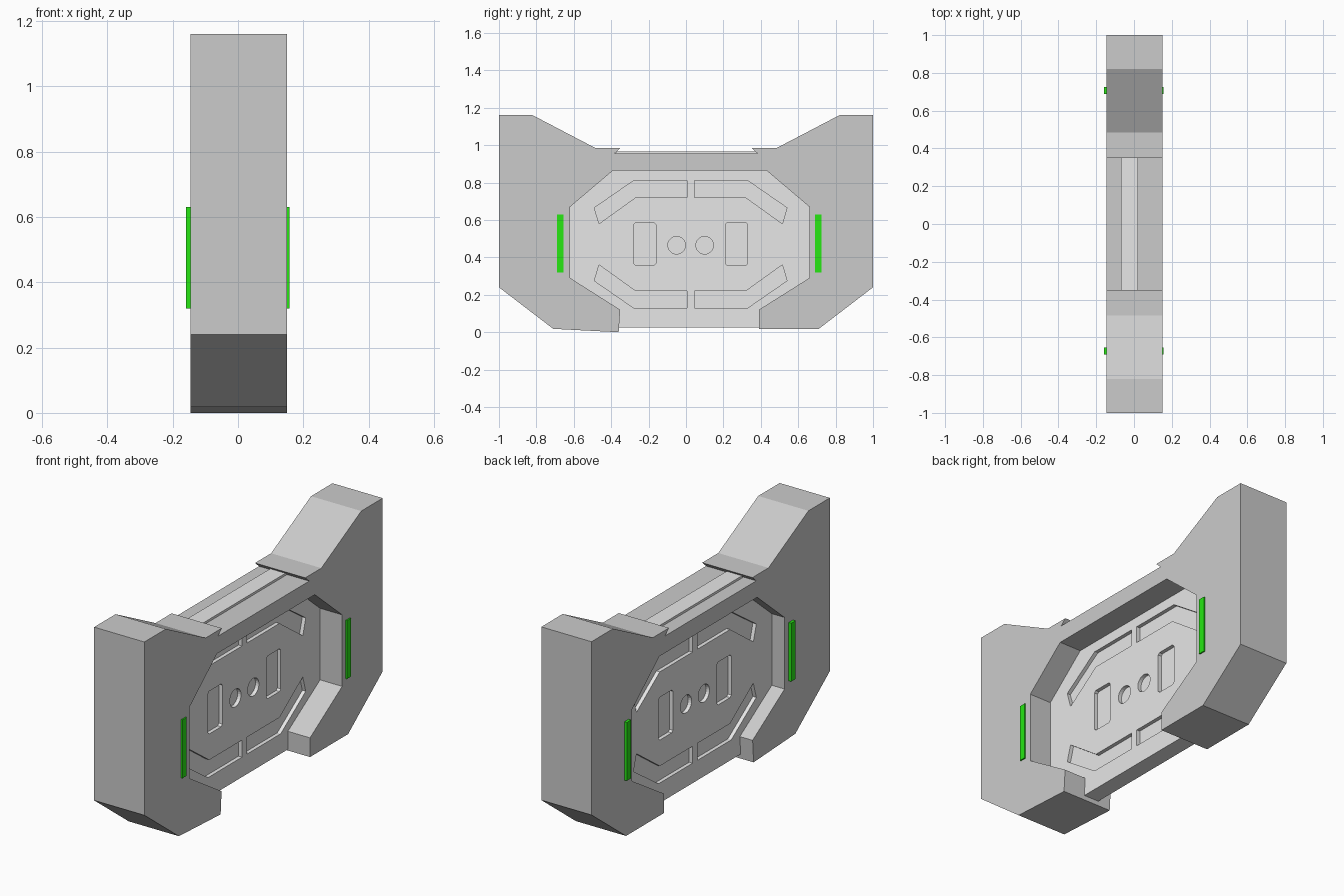
import bpy, bmesh, math

if "Cube" in bpy.data.objects:
    bpy.data.objects.remove(bpy.data.objects["Cube"])

def material(name, rgb):
    m = bpy.data.materials.new(name)
    m.diffuse_color = (*rgb, 1)
    m.use_nodes = True
    m.node_tree.nodes["Principled BSDF"].inputs["Base Color"].default_value = m.diffuse_color
    return m

GREY = material("body grey", (0.6, 0.6, 0.6))
PALE = material("panel pale grey", (0.8, 0.8, 0.8))
GREEN = material("light green", (0.02, 0.8, 0.007))

def prism(bm, points, x0, x1):
    """Extrude a (y, z) outline from x0 to x1."""
    face = bm.faces.new([bm.verts.new((x0, y, z)) for y, z in points])
    ext = bmesh.ops.extrude_face_region(bm, geom=[face])["geom"]
    for v in ext:
        if isinstance(v, bmesh.types.BMVert):
            v.co.x = x1

def finish(bm, name, mat):
    bmesh.ops.recalc_face_normals(bm, faces=bm.faces)
    me = bpy.data.meshes.new(name)
    bm.to_mesh(me)
    bm.free()
    me.materials.append(mat)
    ob = bpy.data.objects.new(name, me)
    bpy.context.collection.objects.link(ob)
    return ob

def rect(y0, y1, z0, z1, c=0.0):
    """Rectangle outline with small cut corners."""
    if not c:
        return [(y0, z0), (y1, z0), (y1, z1), (y0, z1)]
    return [(y0 + c, z0), (y1 - c, z0), (y1, z0 + c), (y1, z1 - c),
            (y1 - c, z1), (y0 + c, z1), (y0, z1 - c), (y0, z0 + c)]

# Frame: two pillars joined by a top bar, open at the bottom
outer = [(-0.36, 0), (-0.71, 0.018), (-1, 0.24), (-1, 1.16), (-0.82, 1.16),
         (-0.485, 0.985), (-0.35, 0.985), (-0.383, 0.955),
         (0.383, 0.955), (0.35, 0.985), (0.485, 0.985), (0.82, 1.16),
         (1, 1.16), (1, 0.24), (0.71, 0.018)]
inner = [(0.39, 0.018), (0.39, 0.12), (0.66, 0.29), (0.66, 0.67), (0.43, 0.865),
         (-0.39, 0.865), (-0.62, 0.67), (-0.62, 0.29), (-0.352, 0.12)]
bm = bmesh.new()
prism(bm, outer + inner, -0.145, 0.15)
finish(bm, "barrier_frame", GREY)

# Centre panel, set into the frame and showing as a strip on top
bm = bmesh.new()
prism(bm, [(-0.37, 0.024), (0.41, 0.024), (0.41, 0.1), (0.69, 0.27), (0.69, 0.69),
           (0.45, 0.9), (0.37, 0.967), (-0.37, 0.967), (-0.41, 0.9),
           (-0.65, 0.69), (-0.65, 0.27), (-0.37, 0.1)], -0.07, 0.02)
panel = finish(bm, "centre_panel", PALE)

# Recessed details: bent slots, hatches and round ports on both sides
CY, CZ = 0.025, 0.47
slot = [(-0.515, 0.195), (-0.305, 0.34), (-0.02, 0.34),
        (-0.02, 0.25), (-0.295, 0.25), (-0.49, 0.11)]
shapes = [[(CY + sy * y, CZ + sz * z) for y, z in slot]
          for sy in (1, -1) for sz in (1, -1)]
shapes += [rect(-0.28, -0.16, 0.358, 0.585, 0.01), rect(0.21, 0.33, 0.358, 0.585, 0.01)]
shapes += [[(y + 0.047 * math.cos(i * math.tau / 24), 0.465 + 0.047 * math.sin(i * math.tau / 24))
            for i in range(24)] for y in (-0.05, 0.10)]
bm = bmesh.new()
for s in shapes:
    prism(bm, s, 0.0, 0.08)
    prism(bm, s, -0.13, -0.05)
cutter = finish(bm, "panel_cutter", PALE)
mod = panel.modifiers.new("recesses", "BOOLEAN")
mod.operation, mod.solver, mod.object = "DIFFERENCE", "EXACT", cutter
bpy.context.view_layer.objects.active = panel
bpy.ops.object.modifier_apply(modifier=mod.name)
bpy.data.objects.remove(cutter)

# Green light bars on both sides of each pillar
for name, y in (("front", -0.673), ("back", 0.707)):
    bm = bmesh.new()
    prism(bm, rect(y - 0.018, y + 0.018, 0.32, 0.63), 0.14, 0.157)
    prism(bm, rect(y - 0.018, y + 0.018, 0.32, 0.63), -0.16, -0.135)
    finish(bm, name + "_light_bars", GREEN)
